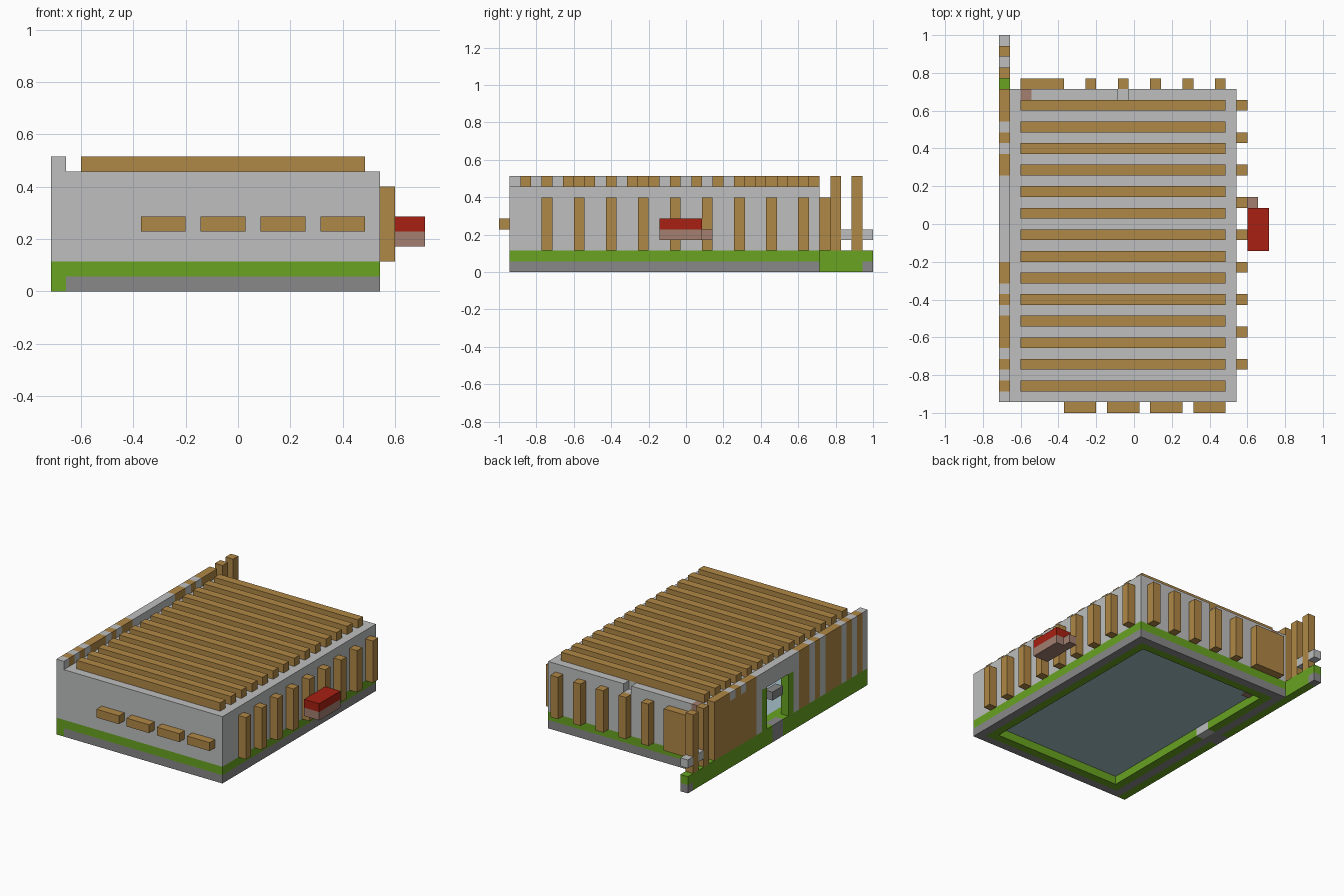
import bpy
import bmesh
from mathutils import Vector

cube = bpy.data.objects.get("Cube")
if cube:
    bpy.data.objects.remove(cube, do_unlink=True)

U = 2 / 35                       # one block
ORIGIN = Vector((12.5, 17.5, 0))  # centre of the block grid


def material(name, *rgb):
    lin = [((c / 255 + 0.055) / 1.055) ** 2.4 for c in rgb] + [1]
    m = bpy.data.materials.new(name)
    m.use_nodes = True
    m.diffuse_color = lin
    m.node_tree.nodes["Principled BSDF"].inputs["Base Color"].default_value = lin
    return m


PLASTER = material("light grey", 189, 191, 190)
STONE = material("stone grey", 136, 136, 136)
GRASS = material("green", 104, 163, 33)
WOOD = material("wood", 176, 136, 70)
RED = material("red", 167, 32, 18)
CLAY = material("clay brown", 163, 127, 112)
BLUE = material("pale blue", 163, 192, 200)


def blocks(name, mat, *boxes):
    """One object from boxes given as (x0, x1, y0, y1, z0, z1) in block units."""
    bm = bmesh.new()
    for x0, x1, y0, y1, z0, z1 in boxes:
        geo = bmesh.ops.create_cube(bm, size=1)
        size = Vector((x1 - x0, y1 - y0, z1 - z0))
        mid = Vector((x0 + x1, y0 + y1, z0 + z1)) / 2 - ORIGIN
        for v in geo["verts"]:
            v.co = (v.co * size + mid) * U
    mesh = bpy.data.meshes.new(name)
    bm.to_mesh(mesh)
    bm.free()
    mesh.materials.append(mat)
    obj = bpy.data.objects.new(name, mesh)
    bpy.context.collection.objects.link(obj)
    return obj


def ring(x0, x1, y0, y1, z0, z1):
    """Four walls, one block thick."""
    return [(x0, x1, y0, y0 + 1, z0, z1), (x0, x1, y1 - 1, y1, z0, z1),
            (x0, x0 + 1, y0 + 1, y1 - 1, z0, z1), (x1 - 1, x1, y0 + 1, y1 - 1, z0, z1)]


def runs(pattern, letter, start, z0, z1):
    """Side wall boxes for every run of a letter in a pattern."""
    out, i = [], 0
    while i < len(pattern):
        j = i
        while j < len(pattern) and pattern[j] == pattern[i]:
            j += 1
        if pattern[i] == letter:
            out.append((0, 1, start + i, start + j, z0, z1))
        i = j
    return out


# Foundation and floor
blocks("foundation", STONE, *ring(1, 22, 1, 30, 0, 1))
inner = ring(2, 21, 2, 29, 0, 1)
inner[2:3] = [(2, 3, 3, 17, 0, 1), (2, 3, 19, 28, 0, 1)]
blocks("inner_foundation", GRASS, *inner)
blocks("green_course", GRASS, *ring(1, 22, 1, 30, 1, 2))
blocks("floor", BLUE, (2, 21, 2, 29, 1, 2))
blocks("floor_patch", CLAY, (3, 4, 26, 28, 0.9, 1))

# Green footing of the side wall, with a door step
blocks("side_footing", GRASS, (0, 1, 1, 17, 0, 2), (0, 1, 19, 34, 0, 2), (0, 1, 34, 35, 1, 2))
blocks("door_step", STONE, (0, 1, 17, 19, 0, 2))
blocks("inner_step", PLASTER, (2, 3, 17, 19, 0, 1))
blocks("footing_end", STONE, (0, 1, 34, 35, 0, 1))

# Plaster walls and roof slab
blocks("walls", PLASTER, (1, 21, 1, 2, 2, 7), (1, 21, 29, 30, 2, 7), (21, 22, 1, 30, 2, 7))
blocks("roof_slab", PLASTER, (1, 22, 1, 29, 7, 8), (1, 2, 29, 30, 7, 8),
       (3, 11, 29, 30, 7, 8), (12, 22, 29, 30, 7, 8))
blocks("roof_corner_block", CLAY, (2, 3, 29, 30, 7, 8))
blocks("roof_beams", WOOD, *[(2, 21, y, y + 1, 8, 9) for y in range(2, 29, 2)])

# Striped side wall: G plaster, W wood, F door frame, O opening
LOWER = "GWGWGWWWGWGWWG" + "FOOOOF" + "GWWWWWWWW"
LINTEL = LOWER.replace("F", "G").replace("O", "G")
TOP = "GWGWGWWWGWGWWG" + "GGGGGGG" + "WWGWGWWW"
for name, mat, letter in (("side_wall_plaster", PLASTER, "G"), ("side_wall_boards", WOOD, "W")):
    blocks(name, mat, *runs(LOWER, letter, 1, 2, 7), *runs(LINTEL, letter, 1, 7, 8),
           *runs(TOP, letter, 1, 8, 9))
blocks("door_frame", GRASS, *runs(LOWER, "F", 1, 2, 7))
blocks("door_sign", STONE, (0, 1, 17, 19, 5, 6))

# Fence behind the side wall
blocks("fence_posts", WOOD, *[(0, 1, y, y + 1, 2, 9) for y in (31, 33)])
blocks("fence_rail", PLASTER, *[(0, 1, y, y + 1, 3, 4) for y in (32, 34)])

# Wooden posts and planks around the outside
blocks("left_posts", WOOD, *[(22, 23, y, y + 1, 2, 7) for y in range(4, 29, 3)])
blocks("back_posts", WOOD, *[(x, x + 1, 30, 31, 2, 7) for x in range(8, 21, 3)])
blocks("back_panel", WOOD, (2, 6, 30, 31, 2, 7))
blocks("front_planks", WOOD, *[(x, x + 3, 0, 1, 4, 5) for x in range(6, 19, 4)])

# Red topped bench
blocks("bench_top", RED, (23, 25, 15, 19, 4, 5))
blocks("bench_base", CLAY, (23, 25, 15, 19, 3, 4), (23, 24, 19, 20, 3, 4))
